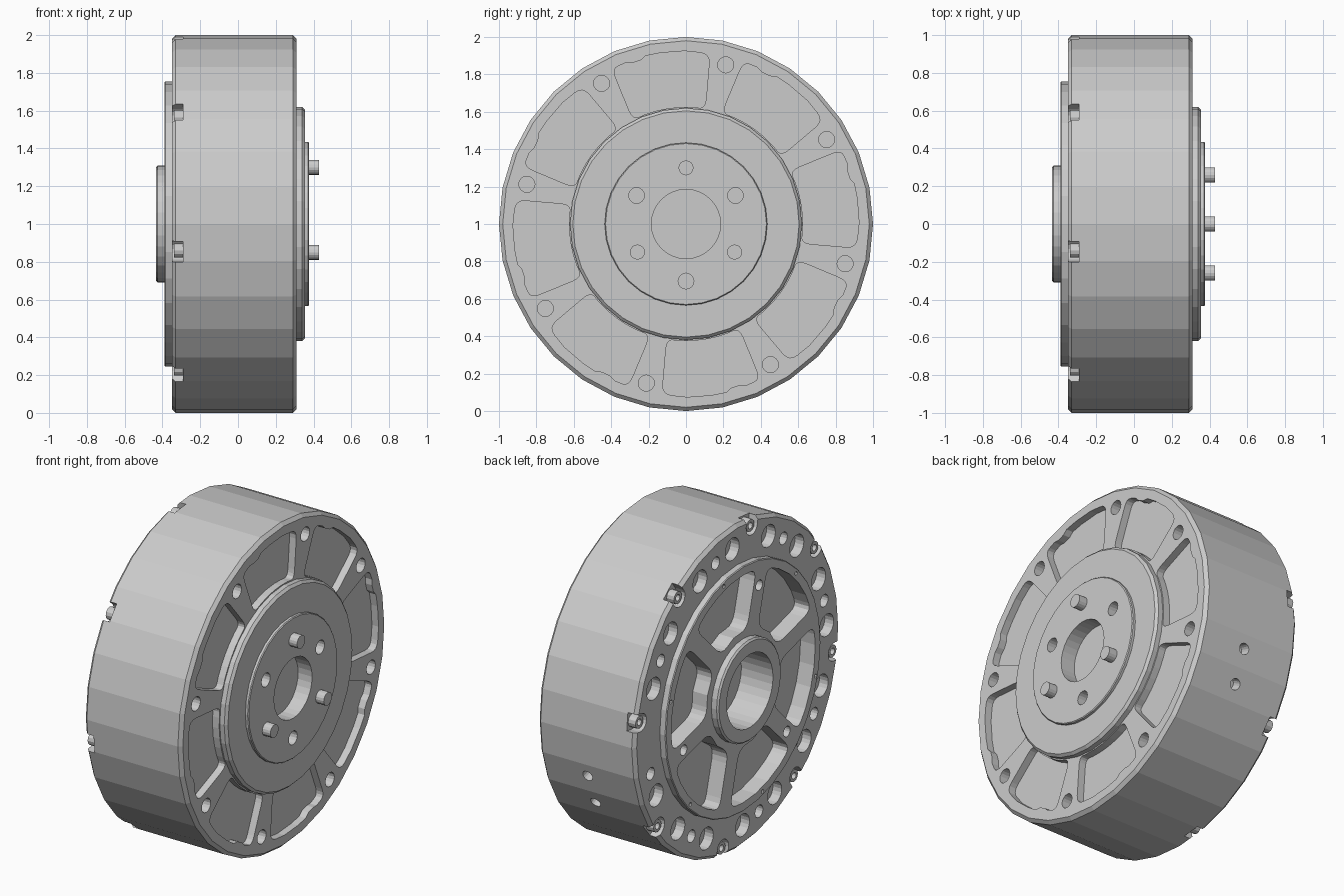
import bpy, bmesh
from math import sin, cos, asin, pi, radians, degrees
from mathutils import Vector, Matrix

if "Cube" in bpy.data.objects:
    bpy.data.objects.remove(bpy.data.objects["Cube"])

AXIS_Z = 1.0  # height of the turning axis (which runs along x)


def polar(r, deg):
    return Vector((r * cos(radians(deg)), r * sin(radians(deg))))


def finish(bm, name):
    bmesh.ops.recalc_face_normals(bm, faces=bm.faces[:])
    me = bpy.data.meshes.new(name)
    bm.to_mesh(me)
    bm.free()
    ob = bpy.data.objects.new(name, me)
    bpy.context.collection.objects.link(ob)
    return ob


def lathe(bm, profile, n, centre=(0, 0)):
    """Turn (x, r) points around an x-parallel axis; ends at r = 0."""
    rings = []
    for x, r in profile:
        k = 1 if r == 0 else n
        rings.append([bm.verts.new((x, centre[0] + r * cos(2 * pi * i / n),
                                    AXIS_Z + centre[1] + r * sin(2 * pi * i / n))) for i in range(k)])
    for a, b in zip(rings, rings[1:]):
        for i in range(n):
            j = (i + 1) % n
            quad = [a[i % len(a)], a[j % len(a)], b[j % len(b)], b[i % len(b)]]
            bm.faces.new(list(dict.fromkeys(quad)))


def prism(bm, pts, x0, x1):
    """Extrude a (y, z) outline along x."""
    a = [bm.verts.new((x0, p[0], AXIS_Z + p[1])) for p in pts]
    b = [bm.verts.new((x1, p[0], AXIS_Z + p[1])) for p in pts]
    bm.faces.new(a)
    bm.faces.new(b[::-1])
    for i in range(len(pts)):
        j = (i + 1) % len(pts)
        bm.faces.new((a[i], b[i], b[j], a[j]))


def cyl(bm, r, deg, rad, x0, x1, n=16):
    c = polar(r, deg)
    prism(bm, [c + polar(rad, 360 * i / n) for i in range(n)], x0, x1)


def rounded(pts, rad):
    """Round the sharp corners of an outline."""
    out = []
    for i, p in enumerate(pts):
        u, v = pts[i - 1] - p, pts[(i + 1) % len(pts)] - p
        if u.angle(v) > radians(140):
            out.append(p)
            continue
        a = p + u.normalized() * min(rad, 0.45 * u.length)
        b = p + v.normalized() * min(rad, 0.45 * v.length)
        for k in range(5):
            t = k / 4
            out.append(a * (1 - t) ** 2 + p * 2 * t * (1 - t) + b * t * t)
    return out


# Housing: one turned body with rear cover, rear hub and stepped front flange
bm = bmesh.new()
lathe(bm, [(-.435, 0), (-.435, .30), (-.425, .31), (-.39, .31), (-.39, .75), (-.385, .755),
           (-.35, .755), (-.35, .98), (-.33, 1), (.29, 1), (.31, .98), (.31, .62), (.34, .62),
           (.355, .605), (.355, .435), (.37, .435), (.375, .43), (.375, 0)], 32)
housing = finish(bm, "housing")

cut = bmesh.new()
# Centre bores
cyl(cut, 0, 0, .185, .28, .5, 32)
cyl(cut, 0, 0, .225, -.6, -.22, 32)

for k in range(8):
    # Front pockets with a small bump on the outer edge, and front bolt holes
    m = 8.5 + 45 * k
    outer = [(-16.5, .92), (-8, .925), (0, .925), (5, .925), (7, .908), (10, .908), (12, .92), (17, .92)]
    inner = [(18.5, .626), (12, .626), (6, .626), (0, .626), (-6, .626), (-12, .626), (-18, .626)]
    prism(cut, rounded([polar(r, m + d) for d, r in outer + inner], .055), .265, .5)
    cyl(cut, .877, 31 + 45 * k, .043, .23, .5)
    # Rear rim holes: large, small, large between the screw notches
    cyl(cut, .87, m + 11.8, .068, -.5, -.29, 20)
    cyl(cut, .87, m + 22.5, .038, -.5, -.28)
    if k != 7:
        cyl(cut, .87, m + 33.2, .068, -.5, -.29, 20)
    # Rim notches
    e, t = polar(1, m), polar(1, m + 90)
    arc = [e * .95 + polar(.055, m + 90 + 180 * i / 8) for i in range(9)]
    prism(cut, [e * 1.1 + t * .055] + arc + [e * 1.1 - t * .055], -.5, -.29)

# Rear pockets between six spokes, and tiny holes on the cover ring
for k in range(6):
    m = 75 + 60 * k
    pts = []
    for r, steps in ((.70, (-1, -.6, -.2, .2, .6, 1)), (.36, (1, 0, -1))):
        half = 30 - degrees(asin(.055 / r))
        pts += [polar(r, m + half * s) for s in steps]
    prism(cut, rounded(pts, .07), -.6, -.29)
    cyl(cut, .728, m, .012, -.6, -.36, 8)

for k in range(3):
    cyl(cut, .60, 105 + 120 * k, .032, -.6, -.30)    # spoke holes
    cyl(cut, .305, 30 + 120 * k, .042, .30, .5)      # flange holes

# Radial holes on the side wall
for deg in (-16, -28):
    c = polar(1, deg)
    rot = Vector((0, c.x, c.y)).to_track_quat('Z', 'Y').to_matrix().to_4x4()
    bmesh.ops.create_cone(cut, cap_ends=True, segments=16, radius1=.033, radius2=.033, depth=.14,
                          matrix=Matrix.Translation((0, c.x, AXIS_Z + c.y)) @ rot)

cutter = finish(cut, "cutter")
cutter.hide_render = True
mod = housing.modifiers.new("cuts", 'BOOLEAN')
mod.operation = 'DIFFERENCE'
mod.solver = 'EXACT'
mod.object = cutter
bpy.context.view_layer.objects.active = housing
housing.select_set(True)
bpy.ops.object.modifier_apply(modifier="cuts")
bpy.data.objects.remove(cutter)

# Drive pins on the flange
bm = bmesh.new()
for k in range(3):
    cyl(bm, .30, 90 + 120 * k, .04, .34, .43)
finish(bm, "drive_pins")

# Socket screws in the rim notches
bm = bmesh.new()
for k in range(8):
    lathe(bm, [(-.28, 0), (-.28, .038), (-.34, .038), (-.34, .02), (-.31, .02), (-.31, 0)],
          12, polar(.95, 8.5 + 45 * k))
finish(bm, "rim_screws")
